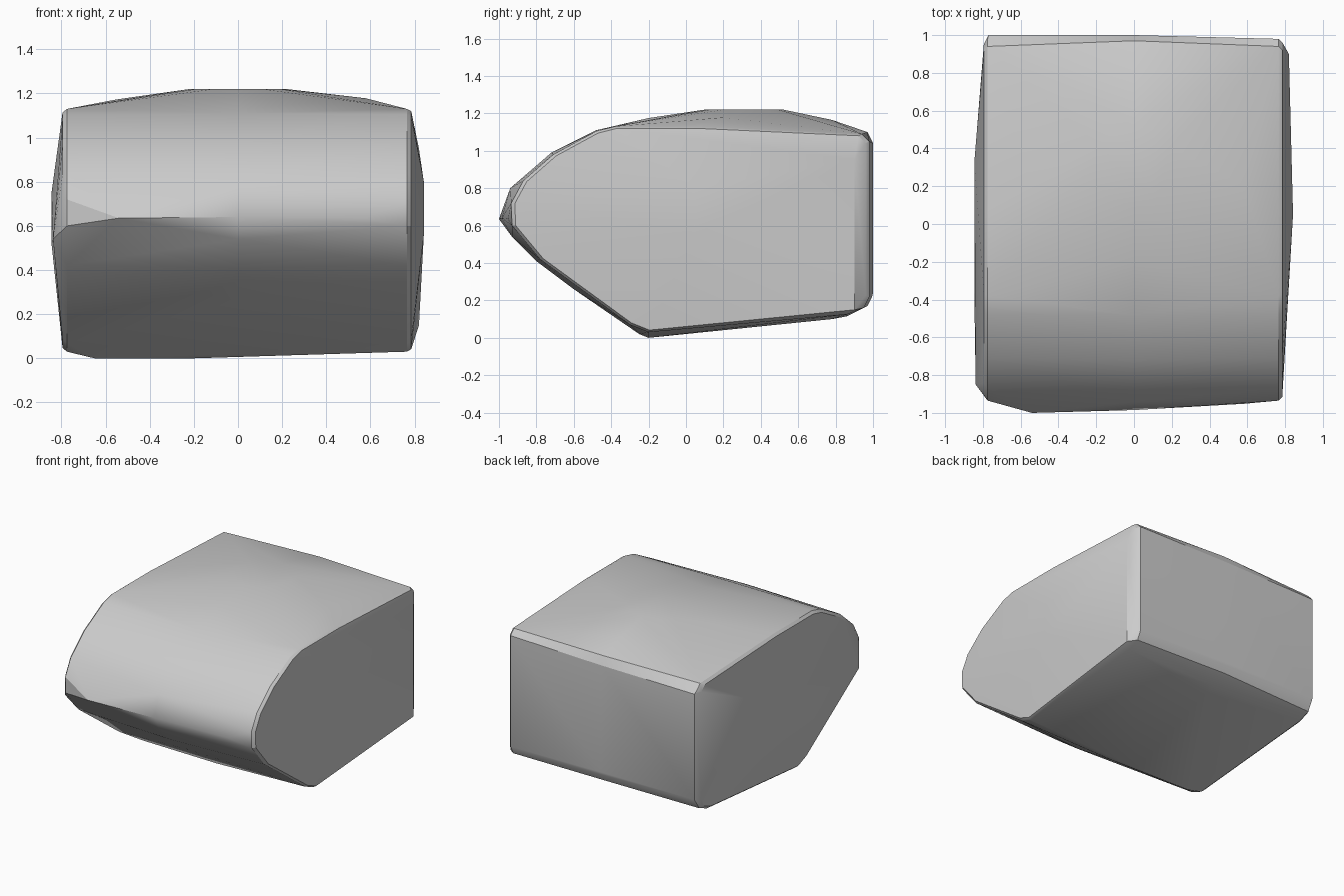
import bpy, bmesh, math

# Side profiles as (y, z): middle of the body, and the flatter rim near each end
middle = [(-0.985, 0.64), (-0.94, 0.80), (-0.72, 0.99), (-0.48, 1.11), (-0.2, 1.175),
          (0.78, 1.165), (0.97, 1.10), (0.995, 1.05), (0.995, 0.22), (0.97, 0.17),
          (0.86, 0.115), (0.78, 0.10), (-0.2, 0.008), (-0.25, 0.02), (-0.6, 0.26),
          (-0.8, 0.41), (-0.93, 0.54)]
rim = [(-0.93, 0.6), (-0.935, 0.72), (-0.87, 0.84), (-0.71, 0.98), (-0.48, 1.105),
       (-0.38, 1.13), (0.07, 1.13), (0.94, 1.09), (0.98, 1.05), (0.98, 0.22),
       (0.95, 0.16), (0.86, 0.125), (-0.2, 0.03), (-0.3, 0.07), (-0.78, 0.42)]


def section(x, profile, inset=0.0):
    """Profile placed at x, pulled slightly toward its centre."""
    cy, cz = 0.05, 0.6
    return [(x, y + (cy - y) * inset, z + (cz - z) * inset) for y, z in profile]


# Stack the sections, rounding the rims
points = section(0, middle)
points += section(0.765, rim) + section(0.785, rim, 0.02)
points += section(-0.775, rim) + section(-0.795, rim, 0.03)

# Flat oval crown on the top
for i in range(12):
    a = i * math.tau / 12
    points.append((0.22 * math.cos(a), 0.31 + 0.21 * math.sin(a), 1.22))
points += [(0.58, 0.2, 1.178), (-0.55, 0.2, 1.173)]

# Bulging ends
points += [(0.842, 0.05, 0.8), (0.842, 0.05, 0.56), (0.82, 0.9, 0.15), (0.82, 0.9, 0.95)]
points += [(-0.845, 0.33, 0.75), (-0.845, -0.4, 0.52), (-0.838, -0.85, 0.54), (-0.81, 0.3, 0.2)]

# Uneven nose, lower edge and back edge
points += [(-0.54, -1.0, 0.635), (0.58, -0.952, 0.635)]
points += [(-0.65, -0.2, 0.0), (-0.2, -0.2, 0.0), (-0.72, -0.2, 0.03)]
points += [(-0.77, 1.0, 1.03), (-0.77, 1.0, 0.24), (0.0, 1.0, 1.04), (0.0, 1.0, 0.24)]

# Wrap everything in one convex skin
bm = bmesh.new()
for p in points:
    bm.verts.new(p)
result = bmesh.ops.convex_hull(bm, input=bm.verts)
loose = [v for v in bm.verts if not v.link_faces]
bmesh.ops.delete(bm, geom=loose, context='VERTS')
bmesh.ops.recalc_face_normals(bm, faces=bm.faces)

mesh = bpy.data.meshes.new("rounded_block")
bm.to_mesh(mesh)
bm.free()
body = bpy.data.objects.new("rounded_block", mesh)
bpy.context.collection.objects.link(body)
bpy.context.view_layer.objects.active = body
body.select_set(True)
bpy.ops.object.shade_smooth_by_angle(angle=math.radians(25))
